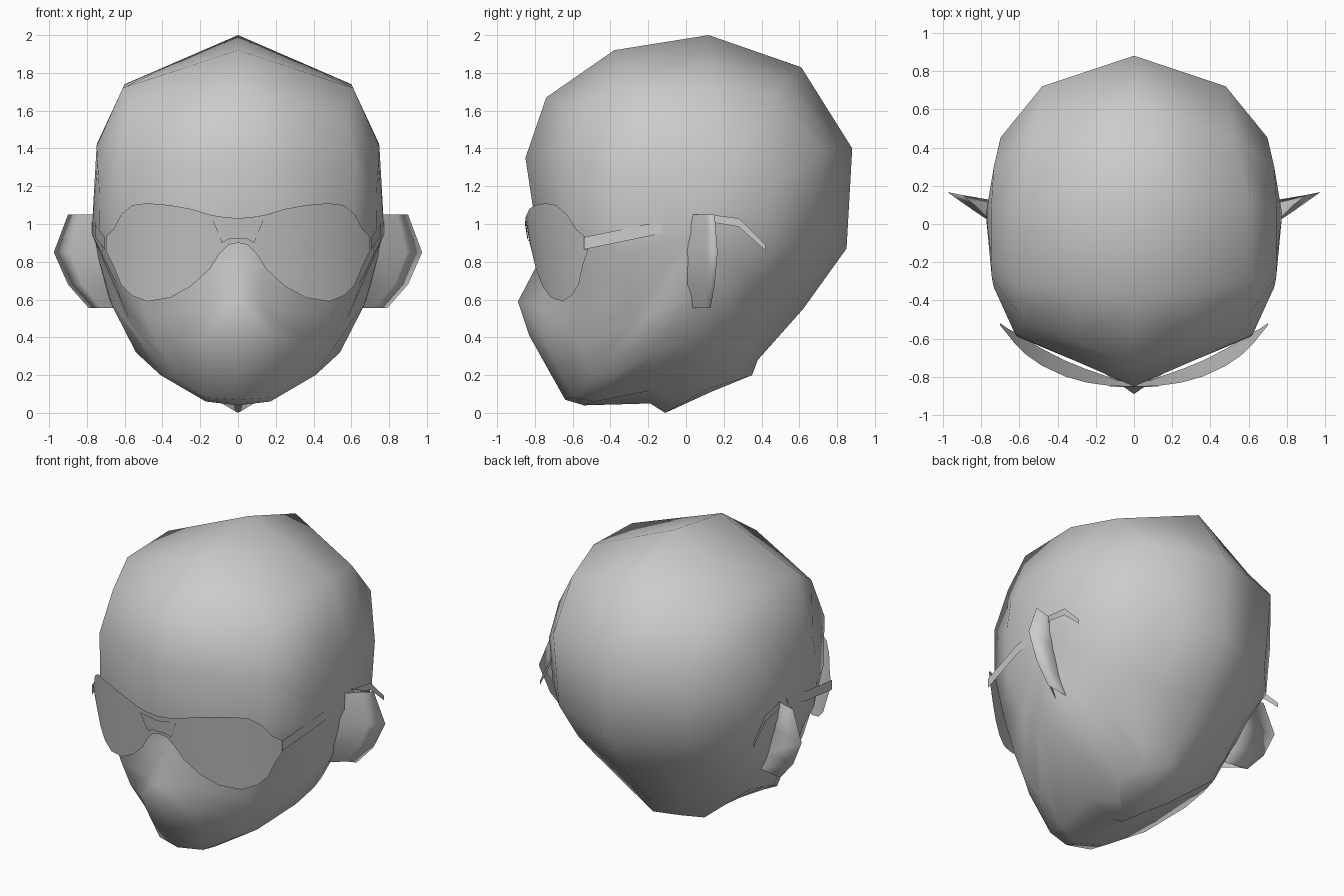
import bpy
import bmesh
import math
from mathutils import Vector

cube = bpy.data.objects.get("Cube")
if cube:
    bpy.data.objects.remove(cube, do_unlink=True)

grey = bpy.data.materials.new("plain_grey")
grey.use_nodes = True
colour = (0.6, 0.6, 0.6, 1)
grey.diffuse_color = colour
grey.node_tree.nodes["Principled BSDF"].inputs["Base Color"].default_value = colour


def loft(name, rows, closed=False, angle=180):
    """Skin a list of point rows, mirror it across x = 0 and weld the seam."""
    bm = bmesh.new()
    for side in (1, -1):
        grid = [[bm.verts.new((p[0] * side, p[1], p[2])) for p in row] for row in rows]
        pairs = list(zip(grid, grid[1:]))
        if closed:
            pairs.append((grid[-1], grid[0]))
        for a, b in pairs:
            for i in range(len(a) - 1):
                bm.faces.new((a[i], a[i + 1], b[i + 1], b[i]))
    bmesh.ops.remove_doubles(bm, verts=bm.verts, dist=0.0005)
    bmesh.ops.recalc_face_normals(bm, faces=bm.faces)
    mesh = bpy.data.meshes.new(name)
    bm.to_mesh(mesh)
    bm.free()
    mesh.materials.append(grey)
    obj = bpy.data.objects.new(name, mesh)
    bpy.context.collection.objects.link(obj)
    bpy.ops.object.select_all(action='DESELECT')
    obj.select_set(True)
    bpy.context.view_layer.objects.active = obj
    bpy.ops.object.shade_smooth_by_angle(angle=math.radians(angle))


# Head: centre profile (y, z) from crown over face, chin, neck and back
centre = [(.12, 2), (-.38, 1.92), (-.74, 1.67), (-.85, 1.35), (-.8, 1.02), (-.78, .8),
          (-.89, .59), (-.83, .41), (-.64, .07), (-.54, .04), (-.19, .05), (-.11, 0),
          (.13, .11), (.35, .2), (.38, .28), (.62, .55), (.85, .87), (.88, 1.4), (.61, 1.83)]
# Head: temple and jaw line (x, y, z) matching the profile point by point
temple = [(.6, .12, 1.74), (.61, -.3, 1.72), (.58, -.5, 1.58), (.62, -.58, 1.32),
          (.61, -.59, 1), (.55, -.58, .75), (.48, -.56, .5), (.42, -.54, .34),
          (.34, -.5, .2), (.41, -.38, .2), (.54, -.16, .32), (.57, -.02, .38),
          (.55, .1, .4), (.5, .2, .42), (.48, .3, .45), (.48, .46, .62), (.48, .66, .9),
          (.48, .72, 1.4), (.52, .46, 1.68)]
# Head: points beside the nose, mouth, chin and diamond-shaped neck stump
BRIDGE = 5
muzzle = [(.14, -.74, .78), (.13, -.77, .56), (.2, -.75, .4), (.16, -.6, .08),
          (.17, -.48, .06), (.2, -.18, .12), (.11, 0, .065), (.22, .12, .13),
          (.12, .24, .165), (.2, .3, .3)]
pole = Vector((.775, .05, .95))
rows = []
for i, ((y, z), t) in enumerate(zip(centre, temple)):
    mid, side = Vector((0, y, z)), Vector(t)
    near = mid.lerp(side, .5)
    if 0 <= i - BRIDGE < len(muzzle):
        near = Vector(muzzle[i - BRIDGE])
    cheek = pole.lerp(side, .6)
    spread = .55 if side.z < .7 else .74 if side.z < 1.5 else .84
    cheek.x = side.x + (pole.x - side.x) * spread
    rows.append([mid, near, side, cheek, pole])
loft("head", rows, closed=True)

# Ears: thin flared wedges, each row running front base, hollow, rim, back base
ear = [(.72, .9, 1.05), (.72, .975, .85), (.68, .9, .68), (.6, .79, .555)]
rows = []
for base, rim, z in ear:
    rim_y = .13 + (rim - .79) * .2
    rows.append([(base, -.01, z), ((base + 2 * rim) / 3, .105, z),
                 (rim, rim_y, z), (base, .1, z)])
loft("ears", rows)


# Sunglasses: one wraparound sheet, given as x, top edge and bottom edge
def wrap(x, z, lift=0):
    return (x, -.845 - lift + .45 * x ** 2 + .34 * x ** 4 + .17 * (1 - z), z)


lens = [(0, 1.03, .9), (.05, 1.035, .89), (.1, 1.04, .84), (.15, 1.05, .76),
        (.25, 1.08, .67), (.36, 1.1, .61), (.48, 1.11, .59), (.56, 1.1, .62),
        (.62, 1.05, .68), (.66, .97, .78), (.7, .93, .86)]
loft("sunglass_lenses", [[wrap(x, a), wrap(x, b)] for x, a, b in lens])

# Bridge: small flared plate between the lenses
bridge = [(0, 1, .92), (.05, 1.01, .92), (.085, 1.015, .9), (.13, 1.02, 1.01)]
loft("bridge_plate", [[wrap(x, a, .008), wrap(x, b, .008)] for x, a, b in bridge])

# Arms: flat strips that slip into the temples and hook behind the ears
arm = [(.705, -.54, .93, .865), (.757, -.2, 1, .935), (.75, .05, 1.04, .99),
       (.78, .13, 1.05, 1.01), (.785, .28, 1.03, .985), (.79, .42, .89, .86)]
loft("sunglass_arms", [[(x, y, a), (x, y, b)] for x, y, a, b in arm], angle=30)
